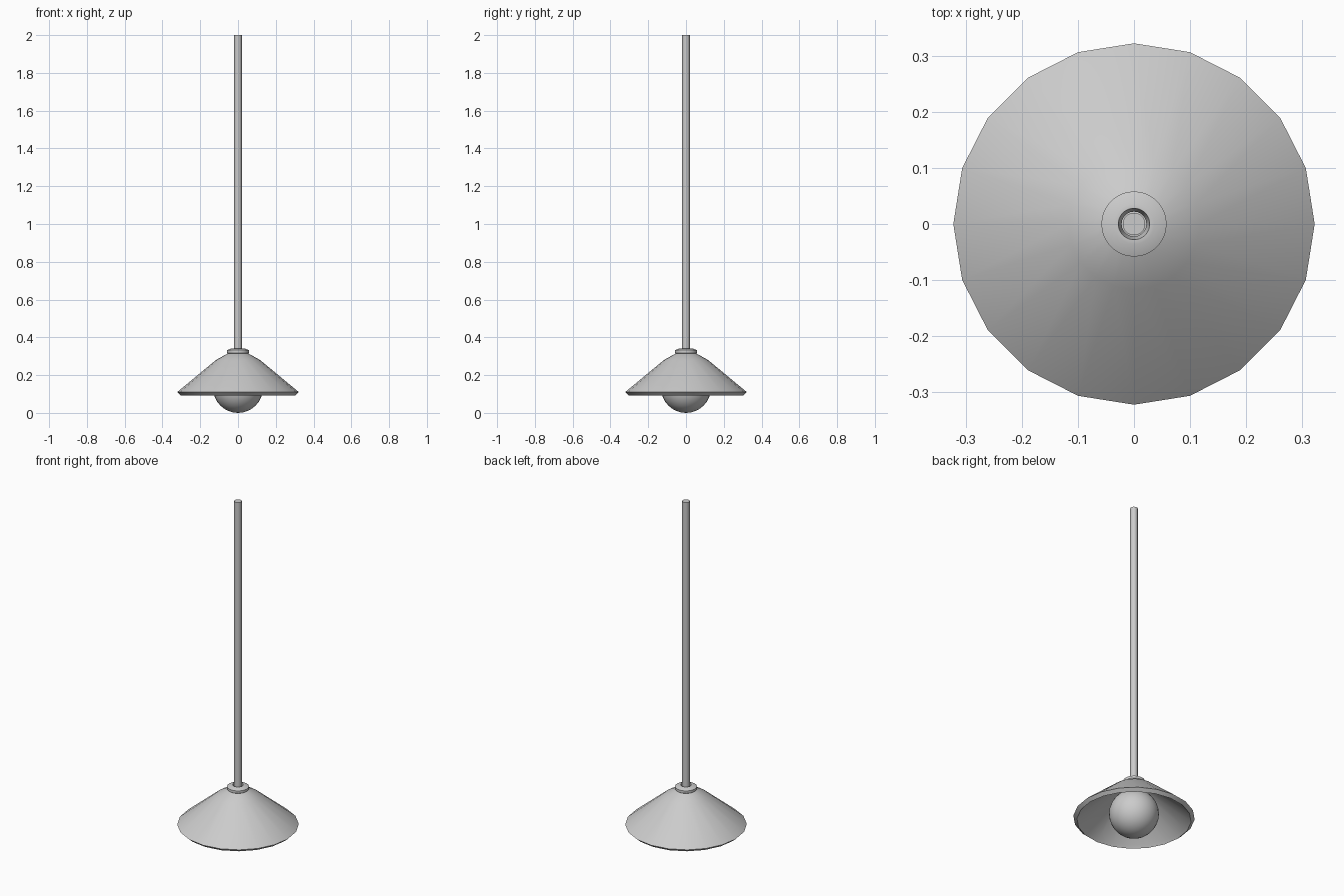
import bpy, bmesh
from math import cos, sin, pi, radians

if "Cube" in bpy.data.objects:
    bpy.data.objects.remove(bpy.data.objects["Cube"])


def lathe(name, profile, sides, closed=True, angle=30):
    """Revolve an (r, z) profile around z."""
    bm = bmesh.new()
    rings = []
    for r, z in profile:
        if r == 0:
            rings.append([bm.verts.new((0, 0, z))] * sides)
        else:
            rings.append([bm.verts.new((r * cos(2 * pi * i / sides), r * sin(2 * pi * i / sides), z))
                          for i in range(sides)])
    pairs = list(zip(rings, rings[1:]))
    if closed:
        pairs.append((rings[-1], rings[0]))
    for a, b in pairs:
        for i in range(sides):
            j = (i + 1) % sides
            face = list(dict.fromkeys((a[i], a[j], b[j], b[i])))
            if len(face) > 2:
                bm.faces.new(face)
    bmesh.ops.recalc_face_normals(bm, faces=bm.faces)
    mesh = bpy.data.meshes.new(name)
    bm.to_mesh(mesh)
    bm.free()
    obj = bpy.data.objects.new(name, mesh)
    bpy.context.collection.objects.link(obj)
    bpy.ops.object.select_all(action='DESELECT')
    bpy.context.view_layer.objects.active = obj
    obj.select_set(True)
    bpy.ops.object.shade_smooth_by_angle(angle=radians(angle))
    return obj


# Hollow twenty-sided shade: outer skin, rim lip, inner skin
lathe("lamp_shade", [(0.03, 0.323), (0.048, 0.318), (0.117, 0.28), (0.322, 0.11),
                     (0.303, 0.093), (0.29, 0.108), (0.11, 0.262), (0.03, 0.3)], 20)

# Collar ring with an open, slightly tapered bore
lathe("collar", [(0.028, 0.341), (0.036, 0.341), (0.058, 0.332), (0.058, 0.318),
                 (0.05, 0.312), (0.022, 0.312)], 40)

# Hanging rod
lathe("rod", [(0, 2.0), (0.02, 2.0), (0.02, 0.25), (0, 0.25)], 20, closed=False)

# Round bulb
bpy.ops.mesh.primitive_uv_sphere_add(segments=32, ring_count=16, radius=0.132, location=(0, 0, 0.132))
bulb = bpy.context.object
bulb.name = "bulb"
bpy.ops.object.shade_smooth()
